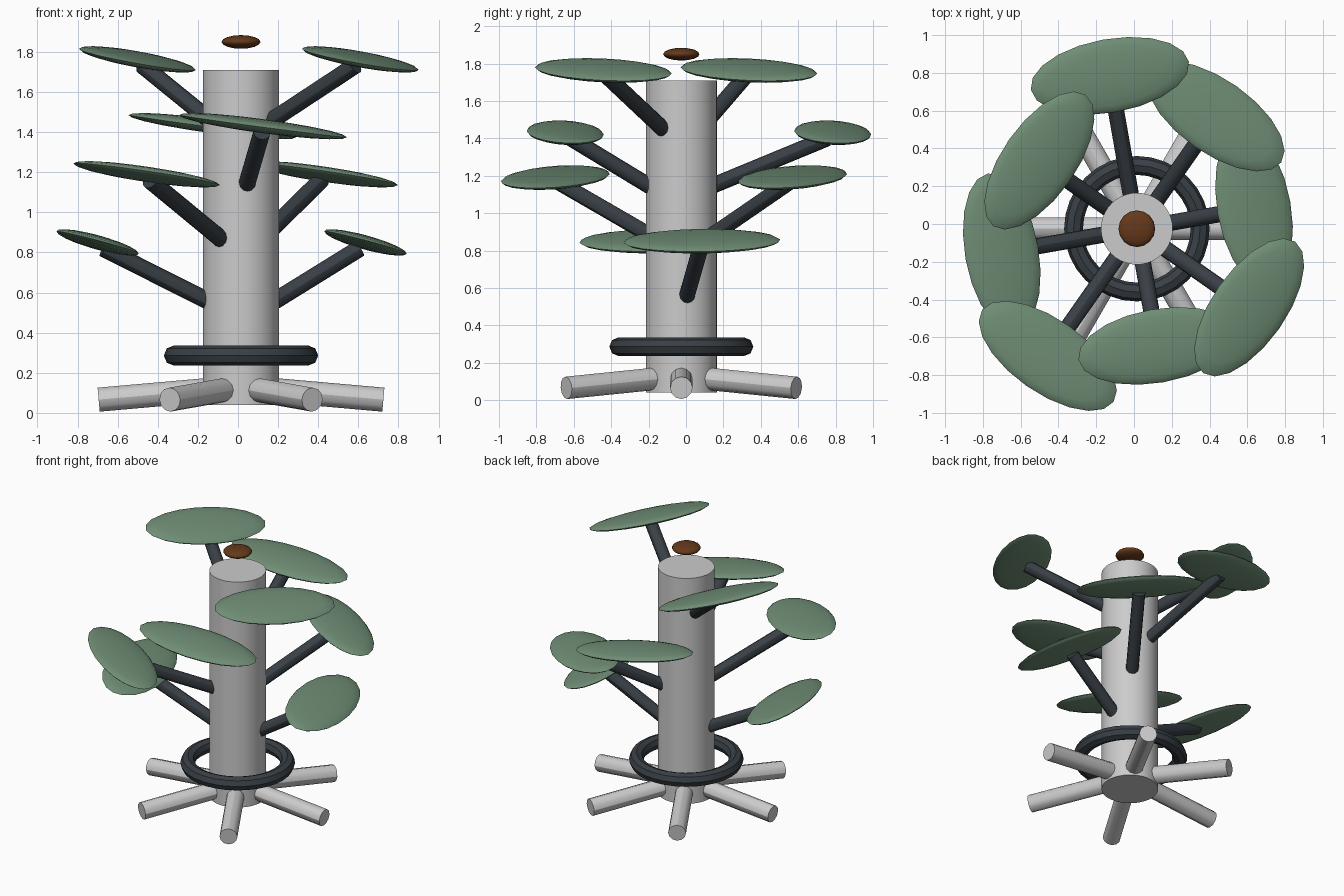
import bpy, bmesh, math
from mathutils import Vector, Matrix

if "Cube" in bpy.data.objects:
    bpy.data.objects.remove(bpy.data.objects["Cube"])

CX, CY = 0.015, -0.025  # trunk axis


def material(name, rgb):
    m = bpy.data.materials.new(name)
    m.diffuse_color = (*rgb, 1)
    m.use_nodes = True
    m.node_tree.nodes["Principled BSDF"].inputs["Base Color"].default_value = m.diffuse_color
    return m


LEAF = material("leaf_green", (0.16, 0.27, 0.18))
DARK = material("dark_slate", (0.04, 0.05, 0.06))
BROWN = material("brown", (0.13, 0.04, 0.01))


def finish(name, mat=None, angle=30):
    ob = bpy.context.object
    ob.name = name
    if mat:
        ob.data.materials.append(mat)
    bpy.ops.object.shade_smooth_by_angle(angle=math.radians(angle))
    return ob


def polar(r, a, z):
    return Vector((CX + r * math.cos(a), CY + r * math.sin(a), z))


def rod(name, p, q, radius, sides, mat=None):
    d = q - p
    bpy.ops.mesh.primitive_cylinder_add(vertices=sides, radius=radius, depth=d.length,
                                        location=(p + q) / 2,
                                        rotation=d.to_track_quat('Z', 'Y').to_euler())
    return finish(name, mat)


# Trunk
rod("trunk", polar(0, 0, 0.04), polar(0, 0, 1.71), 0.19, 40)

# Floating cap
bpy.ops.mesh.primitive_uv_sphere_add(segments=16, ring_count=8, location=polar(0, 0, 1.85))
bpy.context.object.scale = (0.097, 0.097, 0.034)
finish("cap", BROWN, 60)

# Ring around the trunk base
bpy.ops.mesh.primitive_torus_add(major_radius=0.335, minor_radius=0.05, major_segments=32,
                                 minor_segments=8, location=polar(0, 0, 0.286))
finish("base_ring", DARK)

# Six splayed roots
for i in range(6):
    a = math.radians(60 * i)
    rod(f"root_{i + 1}", polar(0.12, a, 0.118), polar(0.71, a, 0.066), 0.06, 12)

# Eight branches spiralling up, each with a flat tilted leaf pad
STARTS = (0.57, 0.875, 1.155, 1.46)
PADS = (0.85, 1.19, 1.43, 1.763)
LONG, SHORT, THICK, TILT = 0.425, 0.195, 0.035, 0.056
for i in range(8):
    a = math.radians(10 + 45 * i)
    reach = 0.63 + 0.096 * (i % 3)
    z0, z1 = STARTS[i % 4], PADS[i % 4]
    base, tip = polar(0.19, a, z0), polar(reach - 0.03, a, z1 - 0.03)
    rod(f"branch_{i + 1}", base - (tip - base) * 0.15, tip, 0.043, 12, DARK)

    # radial and tangential axes; every pad leans down towards +x
    c, s = math.cos(a), math.sin(a)
    shape = Matrix(((SHORT * c, -LONG * s, 0),
                    (SHORT * s, LONG * c, 0),
                    (-TILT * c, TILT * s, THICK))).to_4x4()
    bpy.ops.mesh.primitive_uv_sphere_add(segments=20, ring_count=10,
                                         location=polar(reach, a, z1))
    bpy.context.object.data.transform(shape)
    finish(f"leaf_pad_{i + 1}", LEAF, 80)
